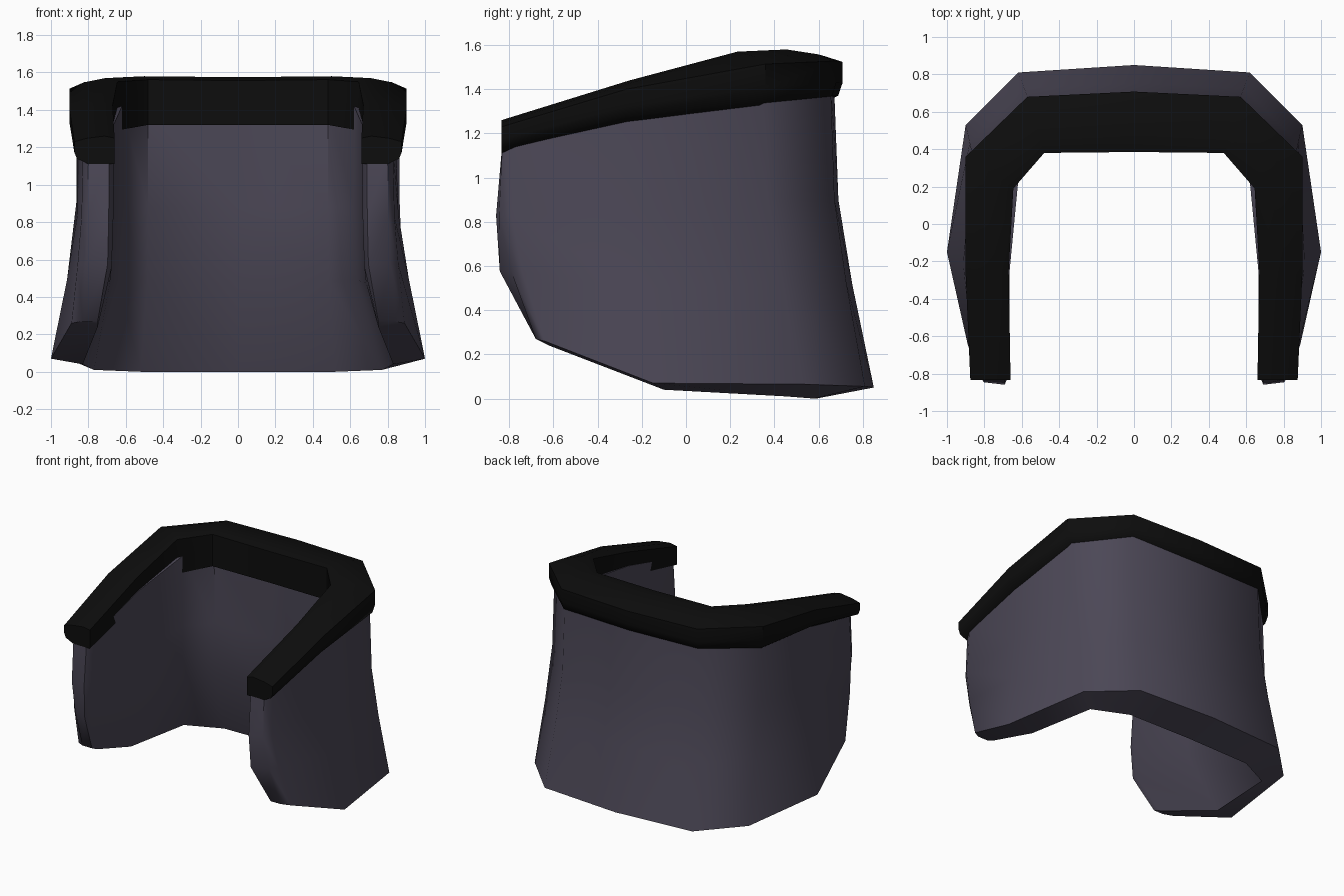
import bpy, math
from mathutils import Vector

if "Cube" in bpy.data.objects:
    bpy.data.objects.remove(bpy.data.objects["Cube"])


def material(name, rgb):
    m = bpy.data.materials.new(name)
    m.diffuse_color = (*rgb, 1)
    m.use_nodes = True
    m.node_tree.nodes["Principled BSDF"].inputs["Base Color"].default_value = m.diffuse_color
    return m


def loft(name, sections, mat, angle):
    """Skin right-hand sections (front tip to back centre), mirrored to the left."""
    rings = sections + [[(-x, y, z) for x, y, z in s] for s in sections[-2::-1]]
    n = len(rings[0])
    verts = [p for r in rings for p in r]
    faces = [(i * n + j, i * n + (j + 1) % n, (i + 1) * n + (j + 1) % n, (i + 1) * n + j)
             for i in range(len(rings) - 1) for j in range(n)]
    last = (len(rings) - 1) * n
    for j in range((n - 1) // 2):  # end caps as strips of quads
        cap = list(dict.fromkeys((j, n - 1 - j, n - 2 - j, j + 1)))
        faces += [cap, [last + k for k in reversed(cap)]]
    me = bpy.data.meshes.new(name)
    me.from_pydata(verts, [], faces)
    me.materials.append(mat)
    ob = bpy.data.objects.new(name, me)
    bpy.context.collection.objects.link(ob)
    bpy.ops.object.select_all(action='DESELECT')
    ob.select_set(True)
    bpy.context.view_layer.objects.active = ob
    bpy.ops.object.mode_set(mode='EDIT')
    bpy.ops.mesh.select_all(action='SELECT')
    bpy.ops.mesh.normals_make_consistent(inside=False)
    bpy.ops.object.mode_set(mode='OBJECT')
    bpy.ops.object.shade_smooth_by_angle(angle=math.radians(angle))
    return ob


# Curved shell: outer and inner walls, each from a top point to a bottom point
outer_top = [(.80, -.83, 1.17), (.83, -.77, 1.18), (.84, -.27, 1.32), (.86, .35, 1.42), (.56, .655, 1.42), (0, .67, 1.42)]
outer_bot = [(.83, -.68, .27), (.89, -.64, .26), (1.0, -.15, .07), (.90, .53, .065), (.62, .81, .055), (0, .85, .05)]
inner_top = [(.69, -.83, 1.17), (.665, -.77, 1.18), (.665, -.25, 1.32), (.62, .22, 1.42), (.48, .40, 1.42), (0, .41, 1.42)]
inner_bot = [(.75, -.68, .27), (.75, -.62, .24), (.83, -.10, .04), (.77, .45, .01), (.52, .58, 0), (0, .59, 0)]


def wall(top, bot, flare, bulge):
    pts = []
    for t, f in zip((0, .38, .66, 1), flare):
        x, y = (a + (b - a) * f for a, b in zip(top[:2], bot[:2]))
        pts.append((x, y - bulge * math.sin(math.pi * t), top[2] + (bot[2] - top[2]) * t))
    return pts


sections = []
for i, (a, b, c, d) in enumerate(zip(outer_top, outer_bot, inner_top, inner_bot)):
    bulge = .035 if i < 2 else 0
    sections.append(wall(a, b, (0, .11, .46, 1), bulge) + wall(c, d, (0, .02, .12, 1), bulge)[::-1])
loft("curved_shell", sections, material("dark violet grey", (.072, .064, .094)), 50)

# Thick padded rim along the top: inner edge, outer edge, bottom and top heights
rim_in = [(.66, -.835), (.67, -.25), (.645, .19), (.48, .38), (0, .385)]
rim_out = [(.875, -.835), (.90, -.27), (.90, .36), (.57, .68), (0, .708)]
heights = [(1.11, 1.26), (1.24, 1.44), (1.29, 1.57), (1.32, 1.58), (1.32, 1.575)]
profile = [(0, 0), (.65, 0), (.94, .2), (1, .42), (1, .8), (.7, .92), (.25, 1), (0, .93)]
sections = []
for p, q, (lo, hi) in zip(rim_in, rim_out, heights):
    p, q = Vector(p), Vector(q)
    sections.append([(*p.lerp(q, u), lo + (hi - lo) * v) for u, v in profile])
loft("padded_rim", sections, material("black", (.004, .004, .004)), 45)
